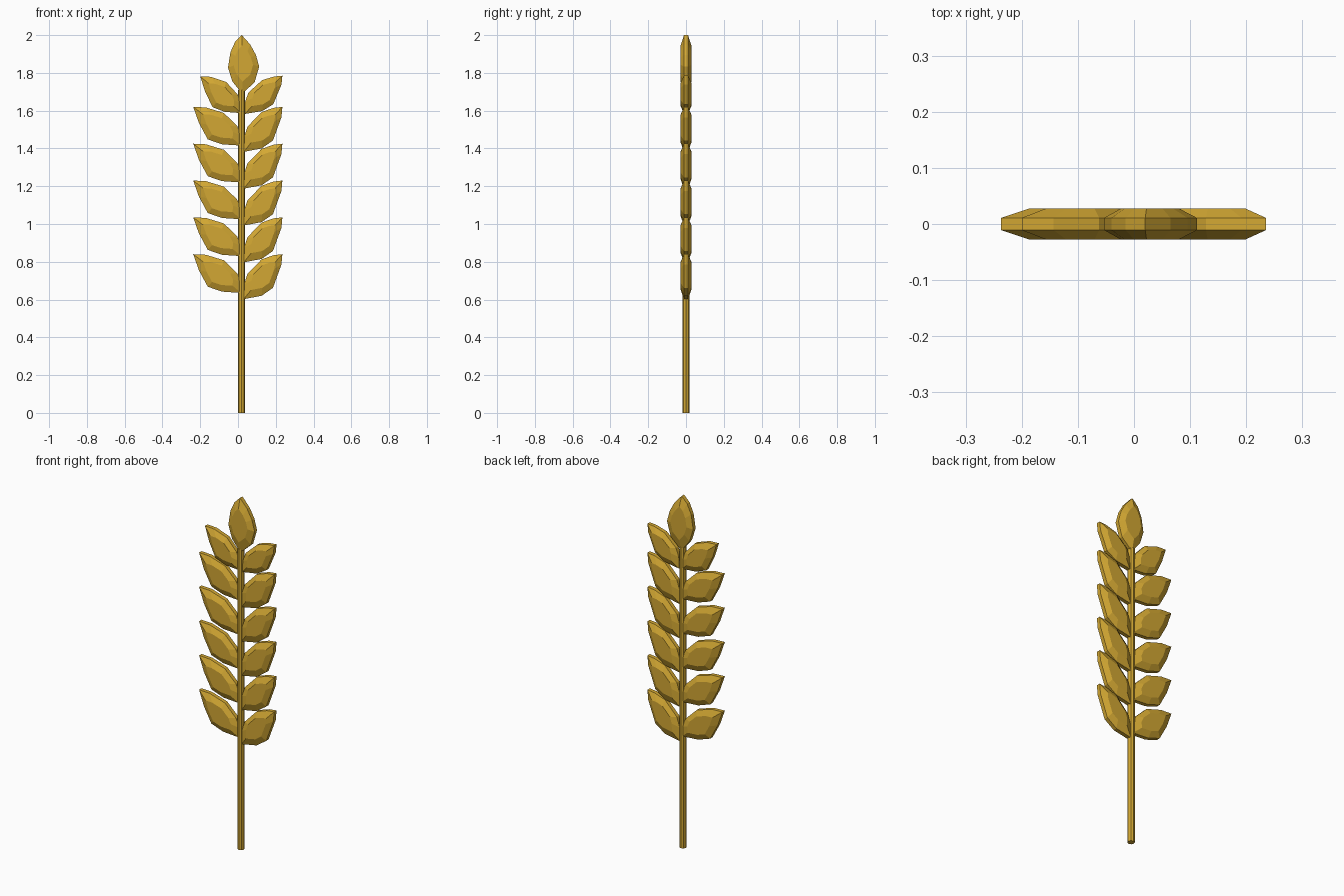
import bpy, bmesh

if "Cube" in bpy.data.objects:
    bpy.data.objects.remove(bpy.data.objects["Cube"])

gold = bpy.data.materials.new("wheat gold")
gold.diffuse_color = (0.65, 0.39, 0.033, 1)
gold.use_nodes = True
gold.node_tree.nodes["Principled BSDF"].inputs["Base Color"].default_value = gold.diffuse_color


def finish(bm, name):
    bmesh.ops.recalc_face_normals(bm, faces=bm.faces)
    me = bpy.data.meshes.new(name)
    bm.to_mesh(me)
    bm.free()
    me.materials.append(gold)
    ob = bpy.data.objects.new(name, me)
    bpy.context.collection.objects.link(ob)
    return ob


# Faceted kernel: flat rim, sloping facets and a raised flat on both sides
def kernel(name, outline, dx=0, dz=0, inset=0.62):
    bm = bmesh.new()
    cx = sum(p[0] for p in outline) / len(outline)
    cz = sum(p[1] for p in outline) / len(outline)
    rings = []
    for y, s in ((-0.028, inset), (-0.011, 1), (0.011, 1), (0.028, inset)):
        rings.append([bm.verts.new((cx + (x - cx) * s + dx, y, cz + (z - cz) * s + dz))
                      for x, z in outline])
    n = len(outline)
    for a, b in zip(rings, rings[1:]):
        for i in range(n):
            j = (i + 1) % n
            bm.faces.new((a[i], a[j], b[j], b[i]))
    bm.faces.new(rings[0])
    bm.faces.new(rings[-1])
    return finish(bm, name)


# Stem
bpy.ops.mesh.primitive_cylinder_add(vertices=8, radius=0.019, depth=1.71,
                                    location=(0.019, 0, 0.855))
stem = bpy.context.object
stem.name = "stem"
stem.data.materials.append(gold)

# Kernel outlines (x, z), side ones relative to their tip height
right = [(0.235, 0), (0.19, -0.005), (0.125, -0.027), (0.05, -0.105), (0.032, -0.16),
         (0.03, -0.238), (0.125, -0.22), (0.185, -0.178), (0.23, -0.055)]
left = [(-0.237, 0), (-0.17, -0.003), (-0.075, -0.032), (-0.005, -0.1), (0.018, -0.15),
        (0.016, -0.205), (-0.085, -0.198), (-0.16, -0.172), (-0.207, -0.085)]
top = [(0.02, 2.0), (0.065, 1.95), (0.095, 1.895), (0.112, 1.833), (0.088, 1.75),
       (0.022, 1.69), (-0.03, 1.755), (-0.053, 1.828), (-0.04, 1.91), (-0.015, 1.965)]

# Five even rows of side kernels
for i in range(5):
    z = 0.84 + i * 0.195
    kernel(f"right_kernel_{i + 1}", right, 0, z)
    kernel(f"left_kernel_{i + 1}", left, 0, z)

# Top pair, slightly smaller, and the tip kernel
kernel("right_kernel_6", [(0.235 + (x - 0.235) * 0.97, z * 0.85) for x, z in right], 0, 1.785)
kernel("left_kernel_6", [(-0.2 + (x + 0.237) * 0.85, z * 0.95) for x, z in left], 0, 1.782)
kernel("tip_kernel", top)
